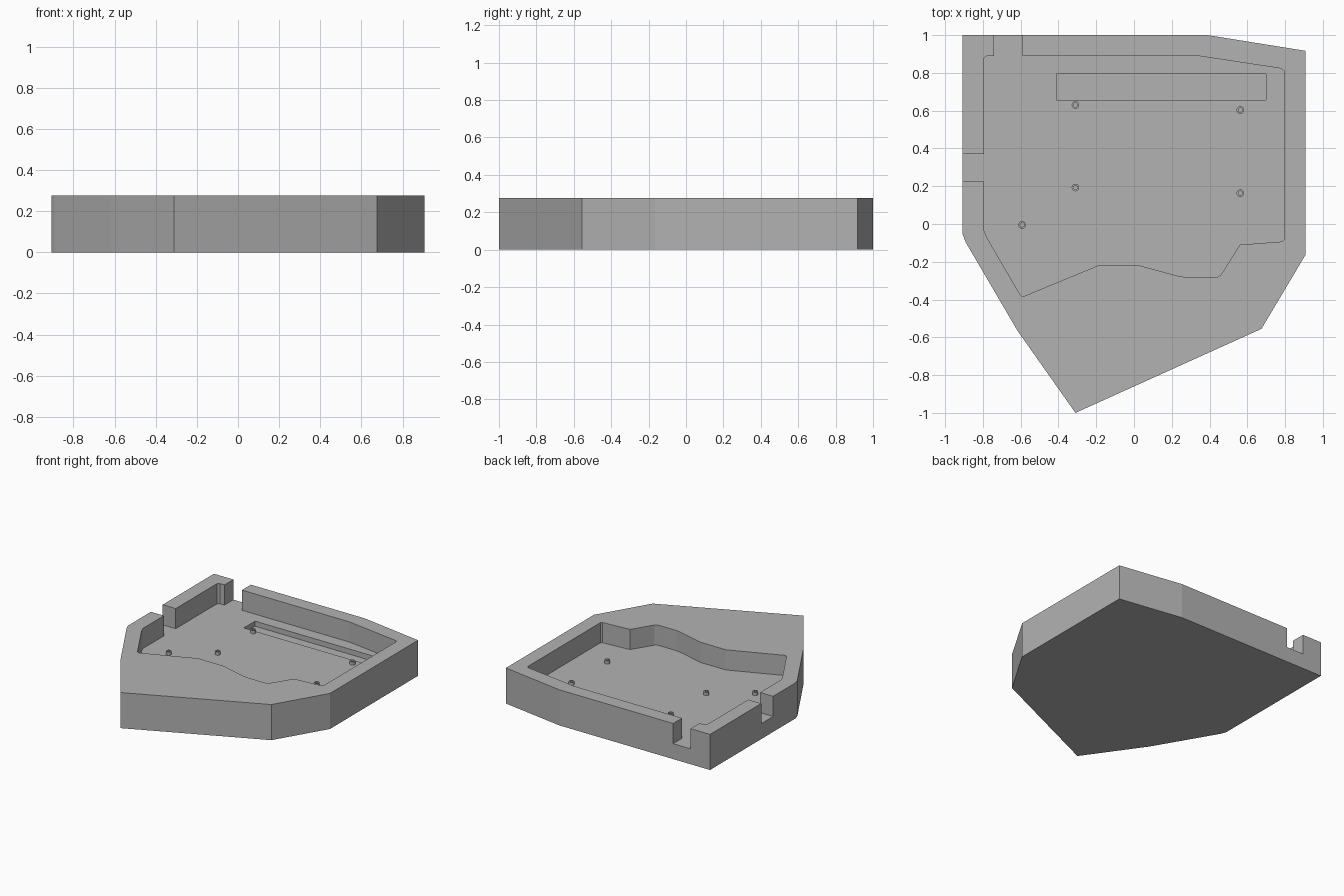
import bpy
import bmesh
import math
from mathutils import Vector

if "Cube" in bpy.data.objects:
    bpy.data.objects.remove(bpy.data.objects["Cube"], do_unlink=True)

HEIGHT = 0.277
FLOOR = 0.12
SLOT_FLOOR = 0.08

grey = bpy.data.materials.new("matte grey")
grey.use_nodes = True
colour = (0.45, 0.45, 0.45, 1)
grey.diffuse_color = colour
grey.node_tree.nodes["Principled BSDF"].inputs["Base Color"].default_value = colour


def finish(name, bm):
    """Turn a bmesh into a grey object."""
    bmesh.ops.recalc_face_normals(bm, faces=bm.faces[:])
    mesh = bpy.data.meshes.new(name)
    bm.to_mesh(mesh)
    bm.free()
    mesh.materials.append(grey)
    obj = bpy.data.objects.new(name, mesh)
    bpy.context.collection.objects.link(obj)
    return obj


def prism(name, outline, low, high):
    """Extrude a plan outline between two heights."""
    bm = bmesh.new()
    face = bm.faces.new([bm.verts.new((x, y, low)) for x, y in outline])
    top = bmesh.ops.extrude_face_region(bm, geom=[face])["geom"]
    verts = [v for v in top if isinstance(v, bmesh.types.BMVert)]
    bmesh.ops.translate(bm, verts=verts, vec=(0, 0, high - low))
    return finish(name, bm)


def cut(target, cutter):
    """Subtract a cutter, bake the result and discard the cutter."""
    cutter.hide_render = True
    mod = target.modifiers.new("cut", 'BOOLEAN')
    mod.operation = 'DIFFERENCE'
    mod.solver = 'EXACT'
    mod.object = cutter
    bpy.context.view_layer.objects.active = target
    bpy.ops.object.modifier_apply(modifier=mod.name)
    bpy.data.objects.remove(cutter, do_unlink=True)


# Solid tray body
tray = prism("tray_body", [
    (-0.907, 1), (-0.907, -0.055), (-0.892, -0.095), (-0.617, -0.565),
    (-0.31, -1), (0.675, -0.555), (0.907, -0.165), (0.907, 0.917),
    (0.39, 1)], 0, HEIGHT)

# Pocket with the back and right side wall openings in the same outline
cut(tray, prism("pocket_cutter", [
    (-0.78, 0.89), (-0.795, 0.877),
    (-0.795, 0.37), (-1.1, 0.37), (-1.1, 0.225), (-0.795, 0.225),
    (-0.795, -0.03), (-0.78, -0.07), (-0.605, -0.37), (-0.59, -0.385),
    (-0.19, -0.22), (0.03, -0.22), (0.225, -0.273), (0.28, -0.283),
    (0.44, -0.283), (0.46, -0.27), (0.56, -0.11), (0.785, -0.093),
    (0.795, -0.083), (0.795, 0.81), (0.78, 0.823), (0.34, 0.89),
    (-0.59, 0.89), (-0.59, 1.2), (-0.74, 1.2), (-0.74, 0.89)],
    FLOOR, HEIGHT + 0.1))

# Shallow rectangular slot in the pocket floor
cut(tray, prism("slot_cutter", [
    (-0.41, 0.657), (0.7, 0.657), (0.7, 0.795), (-0.41, 0.795)],
    SLOT_FLOOR, HEIGHT))

# Small hollow mounting posts on the floor
post_height = 0.025
posts = [(-0.31, 0.63), (0.563, 0.603), (-0.31, 0.193), (0.563, 0.163),
         (-0.592, -0.005)]
for i, (x, y) in enumerate(posts):
    bm = bmesh.new()
    bmesh.ops.create_cone(bm, cap_ends=True, segments=24, radius1=0.02,
                          radius2=0.02, depth=post_height)
    bmesh.ops.translate(bm, verts=bm.verts[:],
                        vec=(x, y, FLOOR + post_height / 2))
    top = max(bm.faces, key=lambda f: f.calc_center_median().z)
    bmesh.ops.inset_individual(bm, faces=[top], thickness=0.009)
    hole = bmesh.ops.extrude_face_region(bm, geom=[top])["geom"]
    bmesh.ops.delete(bm, geom=[top], context='FACES_ONLY')
    bmesh.ops.translate(
        bm, verts=[v for v in hole if isinstance(v, bmesh.types.BMVert)],
        vec=Vector((0, 0, -0.02)))
    post = finish(f"mounting_post_{i + 1}", bm)
    bpy.ops.object.select_all(action='DESELECT')
    post.select_set(True)
    bpy.context.view_layer.objects.active = post
    bpy.ops.object.shade_smooth_by_angle(angle=math.radians(30))
